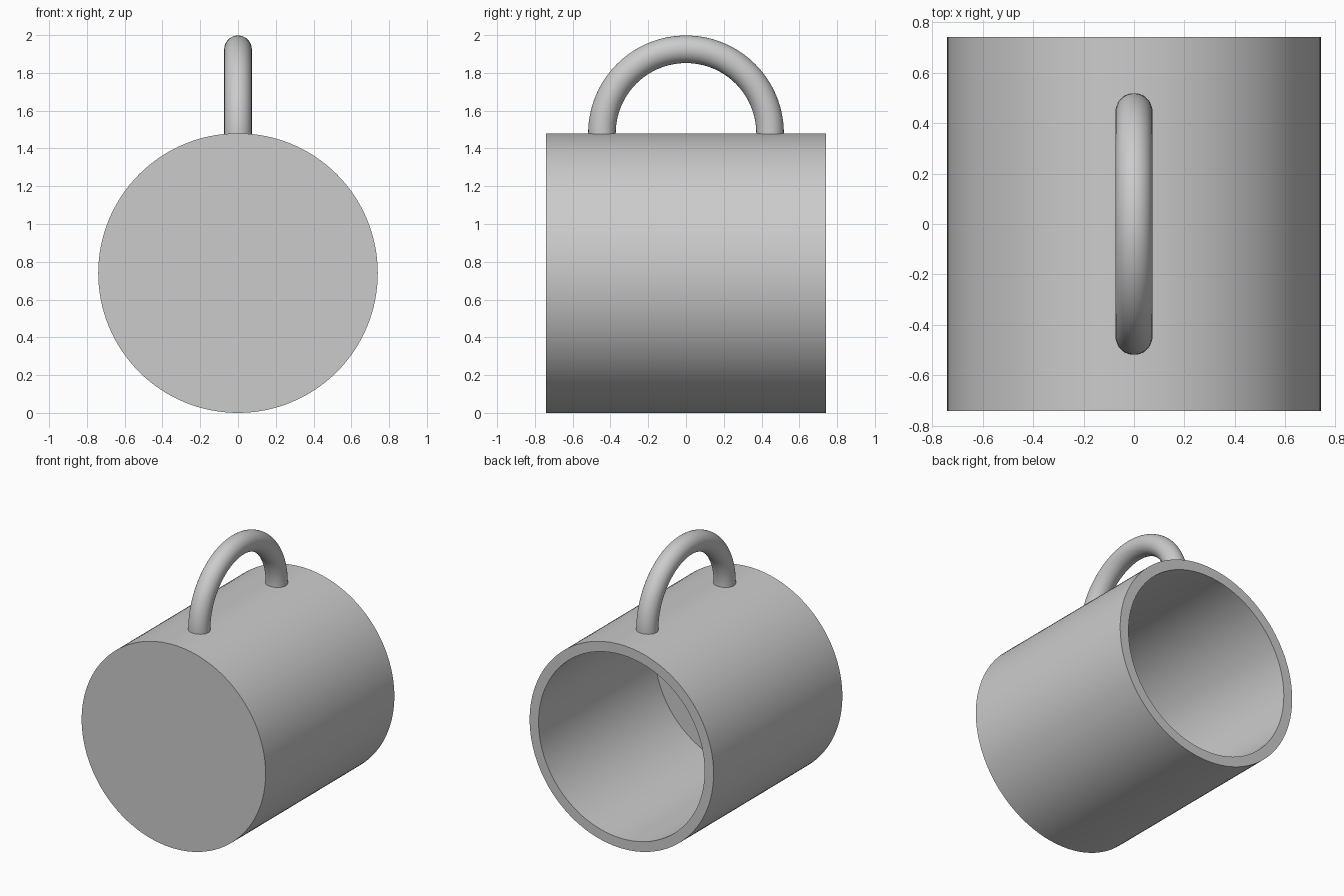
import bpy, bmesh, math
from mathutils import Matrix, Vector

cube = bpy.data.objects.get("Cube")
if cube:
    bpy.data.objects.remove(cube, do_unlink=True)

RADIUS, HALF, WALL, BASE = 0.74, 0.74, 0.072, 0.145
GRIP_RADIUS, TUBE = 0.445, 0.073
SIDES = 128

grey = bpy.data.materials.new("plain grey")
grey.use_nodes = True
grey.diffuse_color = (0.6, 0.6, 0.6, 1)
grey.node_tree.nodes["Principled BSDF"].inputs["Base Color"].default_value = (0.6, 0.6, 0.6, 1)


def make_object(name, bm):
    bmesh.ops.recalc_face_normals(bm, faces=bm.faces)
    mesh = bpy.data.meshes.new(name)
    bm.to_mesh(mesh)
    bm.free()
    mesh.materials.append(grey)
    obj = bpy.data.objects.new(name, mesh)
    bpy.context.collection.objects.link(obj)
    bpy.ops.object.select_all(action='DESELECT')
    obj.select_set(True)
    bpy.context.view_layer.objects.active = obj
    bpy.ops.object.shade_smooth_by_angle(angle=math.radians(30))
    return obj


def ring(bm, center, u, v, radius, sides):
    angles = [2 * math.pi * i / sides for i in range(sides)]
    return [bm.verts.new(center + radius * (u * math.cos(a) + v * math.sin(a))) for a in angles]


def tube(name, rings, bm):
    # Bridge neighbouring rings and close both ends
    for a, b in zip(rings, rings[1:]):
        for i in range(len(a)):
            j = (i + 1) % len(a)
            bm.faces.new((a[i], a[j], b[j], b[i]))
    bm.faces.new(rings[0])
    bm.faces.new(rings[-1])
    return make_object(name, bm)


X, Y, Z = Matrix.Identity(3)

# Cup lying on its side: base at the front, open mouth at the back
bm = bmesh.new()
profile = [(-HALF, RADIUS), (HALF, RADIUS), (HALF, RADIUS - WALL), (BASE - HALF, RADIUS - WALL)]
tube("cup", [ring(bm, Vector((0, y, RADIUS)), X, Z, r, SIDES) for y, r in profile], bm)

# Half-round handle, its ends sunk slightly into the cup wall
bm = bmesh.new()
top = Vector((0, 0, 2 * RADIUS))
rings = [ring(bm, top + Vector((0, GRIP_RADIUS, -0.03)), X, Y, TUBE, 48)]
for i in range(65):
    a = math.pi * i / 64
    out = Y * math.cos(a) + Z * math.sin(a)
    rings.append(ring(bm, top + out * GRIP_RADIUS, X, out, TUBE, 48))
rings.append(ring(bm, top + Vector((0, -GRIP_RADIUS, -0.03)), X, -Y, TUBE, 48))
tube("handle", rings, bm)
